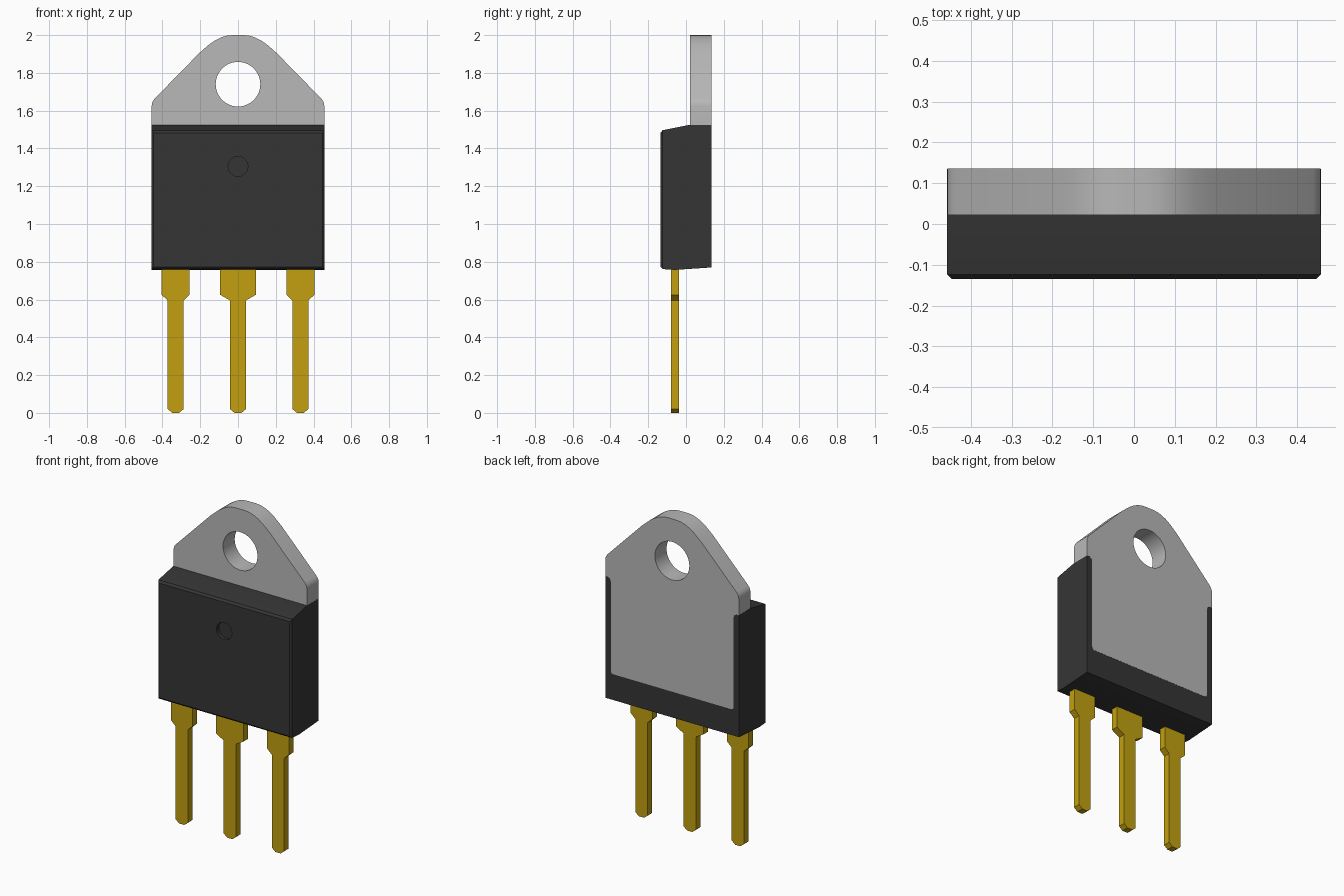
import bpy, bmesh, math

if "Cube" in bpy.data.objects:
    bpy.data.objects.remove(bpy.data.objects["Cube"])


def material(name, rgb):
    m = bpy.data.materials.new(name)
    m.use_nodes = True
    m.diffuse_color = (*rgb, 1)
    m.node_tree.nodes["Principled BSDF"].inputs["Base Color"].default_value = (*rgb, 1)
    return m


GREY = material("metal grey", (0.48, 0.48, 0.48))
BLACK = material("moulded black", (0.036, 0.036, 0.036))
GOLD = material("lead gold", (0.54, 0.35, 0.005))


def smooth(ob):
    bpy.ops.object.select_all(action='DESELECT')
    ob.select_set(True)
    bpy.context.view_layer.objects.active = ob
    bpy.ops.object.shade_smooth_by_angle(angle=math.radians(30))


def plate(name, loops, y0, y1, mat):
    """Flat plate in the xz plane between y0 and y1; inner loops become holes."""
    cu = bpy.data.curves.new(name, 'CURVE')
    cu.dimensions = '2D'
    cu.fill_mode = 'BOTH'
    cu.extrude = (y1 - y0) / 2
    for pts in loops:
        sp = cu.splines.new('POLY')
        sp.points.add(len(pts) - 1)
        for p, (x, z) in zip(sp.points, pts):
            p.co = (x, z, 0, 1)
        sp.use_cyclic_u = True
    ob = bpy.data.objects.new(name, cu)
    bpy.context.collection.objects.link(ob)
    bpy.ops.object.select_all(action='DESELECT')
    ob.select_set(True)
    bpy.context.view_layer.objects.active = ob
    bpy.ops.object.convert(target='MESH')
    ob = bpy.context.object
    # Stand the outline upright, weld the caps to the rim
    bm = bmesh.new()
    bm.from_mesh(ob.data)
    for v in bm.verts:
        x, z, d = v.co
        v.co = (x, (y0 + y1) / 2 - d, z)
    bmesh.ops.remove_doubles(bm, verts=bm.verts, dist=1e-5)
    bmesh.ops.recalc_face_normals(bm, faces=bm.faces)
    bm.to_mesh(ob.data)
    bm.free()
    ob.data.materials.clear()
    ob.data.materials.append(mat)
    smooth(ob)
    return ob


def mirrored(half):
    """Close a right-hand outline (bottom to top) with its mirror image."""
    return half + [(-x, z) for x, z in reversed(half) if x > 1e-6]


def circle(r, cz, n):
    return [(r * math.cos(2 * math.pi * i / n), cz + r * math.sin(2 * math.pi * i / n))
            for i in range(n)]


# Metal tab: narrow heat plate set in the back, wide ears above, screw hole
tab_half = [(0.405, 0.93), (0.415, 0.934), (0.42, 0.945), (0.42, 1.50), (0.426, 1.517),
            (0.44, 1.525), (0.457, 1.525), (0.457, 1.625), (0.455, 1.64), (0.449, 1.653),
            (0.44, 1.665), (0.205, 1.905), (0.18, 1.927), (0.15, 1.953), (0.12, 1.973),
            (0.09, 1.988), (0.06, 1.997), (0.03, 2.0)]
plate("mounting_tab", [mirrored(tab_half), circle(0.118, 1.74, 48)], 0.022, 0.136, GREY)

# Moulded body: side profile (y, z) extruded along x, front rim chamfered
profile = [(-0.135, 0.762), (-0.06, 0.757), (0.135, 0.77),
           (0.135, 1.525), (0.02, 1.525), (-0.135, 1.494)]
W = 0.458
bm = bmesh.new()
face = bm.faces.new([bm.verts.new((-W, y, z)) for y, z in profile])
ext = bmesh.ops.extrude_face_region(bm, geom=[face])
for v in ext["geom"]:
    if isinstance(v, bmesh.types.BMVert):
        v.co.x = W
bmesh.ops.recalc_face_normals(bm, faces=bm.faces)
rim = [e for e in bm.edges if all(v.co.y < -0.13 for v in e.verts)]
bmesh.ops.bevel(bm, geom=rim, offset=0.011, segments=1, affect='EDGES')
me = bpy.data.meshes.new("body")
bm.to_mesh(me)
bm.free()
me.materials.append(BLACK)
body = bpy.data.objects.new("body", me)
bpy.context.collection.objects.link(body)

# Shallow round dimple in the front of the body
cutter = plate("dimple_cutter", [circle(0.053, 1.305, 16)], -0.2, -0.112, BLACK)
cutter.hide_render = True
mod = body.modifiers.new("dimple", 'BOOLEAN')
mod.operation = 'DIFFERENCE'
mod.solver = 'EXACT'
mod.object = cutter
bpy.context.view_layer.objects.active = body
bpy.ops.object.modifier_apply(modifier=mod.name)
bpy.data.objects.remove(cutter)
smooth(body)

# Three leads: wide shoulder, tapered step, narrow leg with a chamfered tip
for name, cx, shoulder in (("right_lead", -0.33, 0.074), ("middle_lead", 0, 0.094),
                           ("left_lead", 0.33, 0.074)):
    half = [(0.018, 0.0), (0.042, 0.02), (0.042, 0.595),
            (shoulder, 0.625), (shoulder, 0.80)]
    outline = [(x + cx, z) for x, z in mirrored(half)]
    plate(name, [outline], -0.08, -0.036, GOLD)
